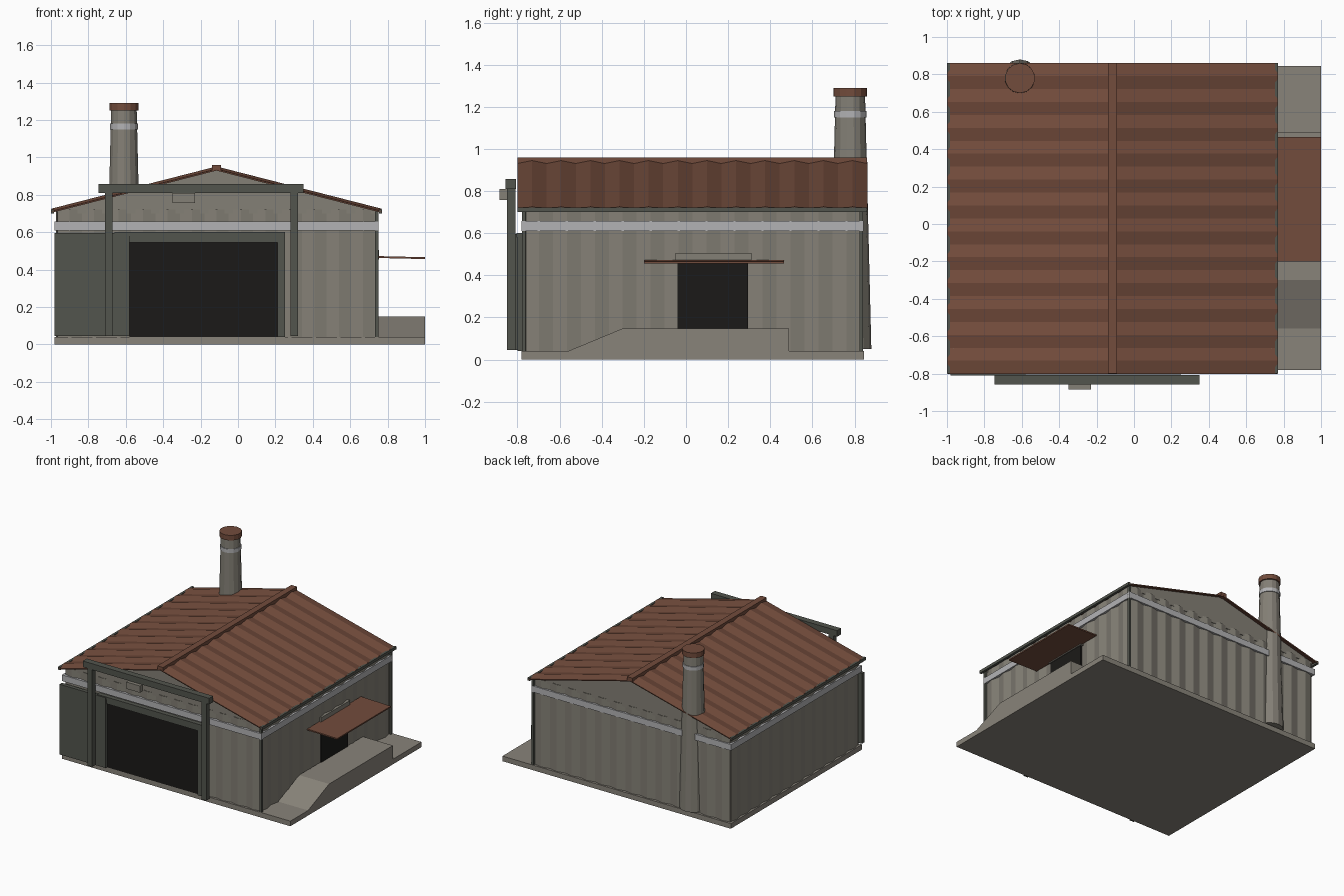
import bpy, bmesh
from mathutils import Vector

if "Cube" in bpy.data.objects:
    bpy.data.objects.remove(bpy.data.objects["Cube"])


def material(name, rgb):
    m = bpy.data.materials.new(name)
    m.diffuse_color = (*rgb, 1)
    m.use_nodes = True
    m.node_tree.nodes["Principled BSDF"].inputs["Base Color"].default_value = m.diffuse_color
    return m


RUST = material("rust", (0.17, 0.072, 0.045))
WALL = material("wall_metal", (0.23, 0.215, 0.18))
DARK = material("dark_steel", (0.085, 0.09, 0.075))
BLACK = material("opening_black", (0.011, 0.010, 0.009))
LIGHT = material("light_trim", (0.45, 0.45, 0.46))
CONCRETE = material("concrete", (0.25, 0.23, 0.195))


def finish(name, bm, mat):
    bmesh.ops.recalc_face_normals(bm, faces=bm.faces)
    me = bpy.data.meshes.new(name)
    bm.to_mesh(me)
    bm.free()
    me.materials.append(mat)
    ob = bpy.data.objects.new(name, me)
    bpy.context.collection.objects.link(ob)
    return ob


def box(name, x, y, z, mat):
    bm = bmesh.new()
    bmesh.ops.create_cube(bm, size=1)
    for v in bm.verts:
        v.co = [(r[0] + r[1]) / 2 + c * (r[1] - r[0]) for c, r in zip(v.co, (x, y, z))]
    return finish(name, bm, mat)


def prism(name, pts, depth, mat):
    """Extrude a flat outline along a vector."""
    bm = bmesh.new()
    f = bm.faces.new([bm.verts.new(p) for p in pts])
    new = bmesh.ops.extrude_face_region(bm, geom=[f])["geom"]
    bmesh.ops.translate(bm, vec=depth, verts=[g for g in new if isinstance(g, bmesh.types.BMVert)])
    return finish(name, bm, mat)


def sheet(name, start, end, rise, out, ribs, amp, mat, thick):
    """Corrugated sheet: zigzag from start to end, swept along rise."""
    bm = bmesh.new()
    start, end, rise, out = map(Vector, (start, end, rise, out))
    prev = None
    for i in range(2 * ribs + 1):
        p = start.lerp(end, i / (2 * ribs)) + out * (amp if i % 2 else -amp)
        row = [bm.verts.new(p), bm.verts.new(p + rise)]
        if prev:
            bm.faces.new((prev[0], row[0], row[1], prev[1]))
        prev = row
    ob = finish(name, bm, mat)
    mod = ob.modifiers.new("thickness", "SOLIDIFY")
    mod.thickness = thick
    mod.offset = 0
    return ob


def cylinder(name, x, y, z0, z1, r0, r1, mat):
    bm = bmesh.new()
    bmesh.ops.create_cone(bm, cap_ends=True, segments=14, radius1=r0, radius2=r1, depth=z1 - z0)
    bmesh.ops.translate(bm, vec=(x, y, (z0 + z1) / 2), verts=bm.verts)
    return finish(name, bm, mat)


XL, XR, YF, YB = -0.965, 0.735, -0.765, 0.828   # wall lines
RX, RZ, EZ = -0.115, 0.94, 0.715                # ridge x, ridge z, eave z

# Floor slab
box("floor_slab", (-0.98, 1.0), (-0.78, 0.845), (0, 0.04), CONCRETE)

# Corrugated walls
up = (0, 0, 0.68)
sheet("front_wall", (XL, YF, 0.04), (XR, YF, 0.04), up, (0, -1, 0), 13, 0.007, WALL, 0.004)
sheet("back_wall", (XL, YB, 0.04), (XR, YB, 0.04), up, (0, 1, 0), 13, 0.007, WALL, 0.004)
sheet("left_wall", (XL, YF, 0.04), (XL, YB, 0.04), up, (-1, 0, 0), 12, 0.007, WALL, 0.004)
sheet("right_wall", (XR, YF, 0.04), (XR, YB, 0.04), up, (1, 0, 0), 12, 0.007, WALL, 0.004)

# Gable ends
for name, y in (("front_gable", YF), ("back_gable", YB - 0.012)):
    prism(name, [(XL, y, 0.70), (XR, y, 0.70), (XR, y, 0.715), (RX, y, 0.935), (XL, y, 0.715)],
          (0, 0.012, 0), WALL)

# Light band around the walls
BZ = (0.61, 0.658)
box("front_band", (-0.98, 0.75), (-0.782, -0.76), BZ, LIGHT)
box("back_band", (-0.98, 0.75), (0.82, 0.842), BZ, LIGHT)
box("left_band", (-0.98, -0.955), (-0.78, 0.84), BZ, LIGHT)
box("right_band", (0.725, 0.75), (-0.78, 0.84), BZ, LIGHT)

# Corrugated roof slopes, ridge cap, gutters
for side, ex in (("left", -0.995), ("right", 0.765)):
    sheet(side + "_roof", (RX, -0.80, RZ), (RX, 0.86, RZ), (ex - RX, 0, EZ - RZ), (0, 0, 1),
          12, 0.007, RUST, 0.008)
    s = 1 if ex > 0 else -1
    box(side + "_gutter", sorted((ex - s * 0.012, ex + s * 0.006)), (-0.80, 0.86), (0.70, 0.722), DARK)
box("ridge_cap", (RX - 0.025, RX + 0.025), (-0.80, 0.86), (0.93, 0.96), RUST)

# Downpipes on the right corners
for name, y in (("front_downpipe", -0.77), ("back_downpipe", 0.832)):
    box(name, (0.732, 0.75), (y - 0.009, y + 0.009), (0.04, 0.71), DARK)

# Chimney
CX, CY = -0.61, 0.78
cylinder("chimney_stack", CX, CY, 0.05, 1.26, 0.10, 0.07, WALL)
cylinder("chimney_band", CX, CY, 1.15, 1.18, 0.077, 0.077, LIGHT)
cylinder("chimney_cap", CX, CY, 1.25, 1.29, 0.08, 0.08, RUST)

# Front opening, frame and sliding door
box("front_opening", (-0.58, 0.21), (-0.785, -0.75), (0.04, 0.545), BLACK)
box("front_jamb", (0.21, 0.25), (-0.80, -0.76), (0.04, 0.59), DARK)
box("front_lintel", (-0.58, 0.25), (-0.80, -0.76), (0.545, 0.58), DARK)
box("door_track", (-0.66, 0.25), (-0.805, -0.77), (0.58, 0.60), DARK)
box("sliding_door", (-0.98, -0.58), (-0.81, -0.78), (0.045, 0.595), DARK)

# Gantry with hoist
for name, x in (("gantry_left_post", -0.69), ("gantry_right_post", 0.30)):
    box(name, (x - 0.02, x + 0.02), (-0.85, -0.81), (0.045, 0.82), DARK)
box("gantry_beam", (-0.745, 0.35), (-0.857, -0.808), (0.81, 0.858), DARK)
box("hoist", (-0.35, -0.23), (-0.885, -0.845), (0.757, 0.81), WALL)

# Loading dock with ramp
prism("dock_and_ramp", [(0.74, -0.56, 0.035), (0.74, 0.49, 0.035), (0.74, 0.49, 0.148),
                        (0.74, -0.30, 0.148), (0.74, -0.56, 0.04)], (0.26, 0, 0), CONCRETE)

# Side door, lintel and awning
box("side_opening", (0.72, 0.747), (-0.04, 0.295), (0.148, 0.46), BLACK)
box("side_lintel", (0.73, 0.755), (-0.05, 0.31), (0.455, 0.505), WALL)
prism("awning", [(0.74, -0.20, 0.462), (1.0, -0.20, 0.456), (1.0, -0.20, 0.466), (0.74, -0.20, 0.472)],
      (0, 0.665, 0), RUST)

# Centre the whole model on y
for ob in bpy.context.scene.objects:
    ob.location.y += 0.0
